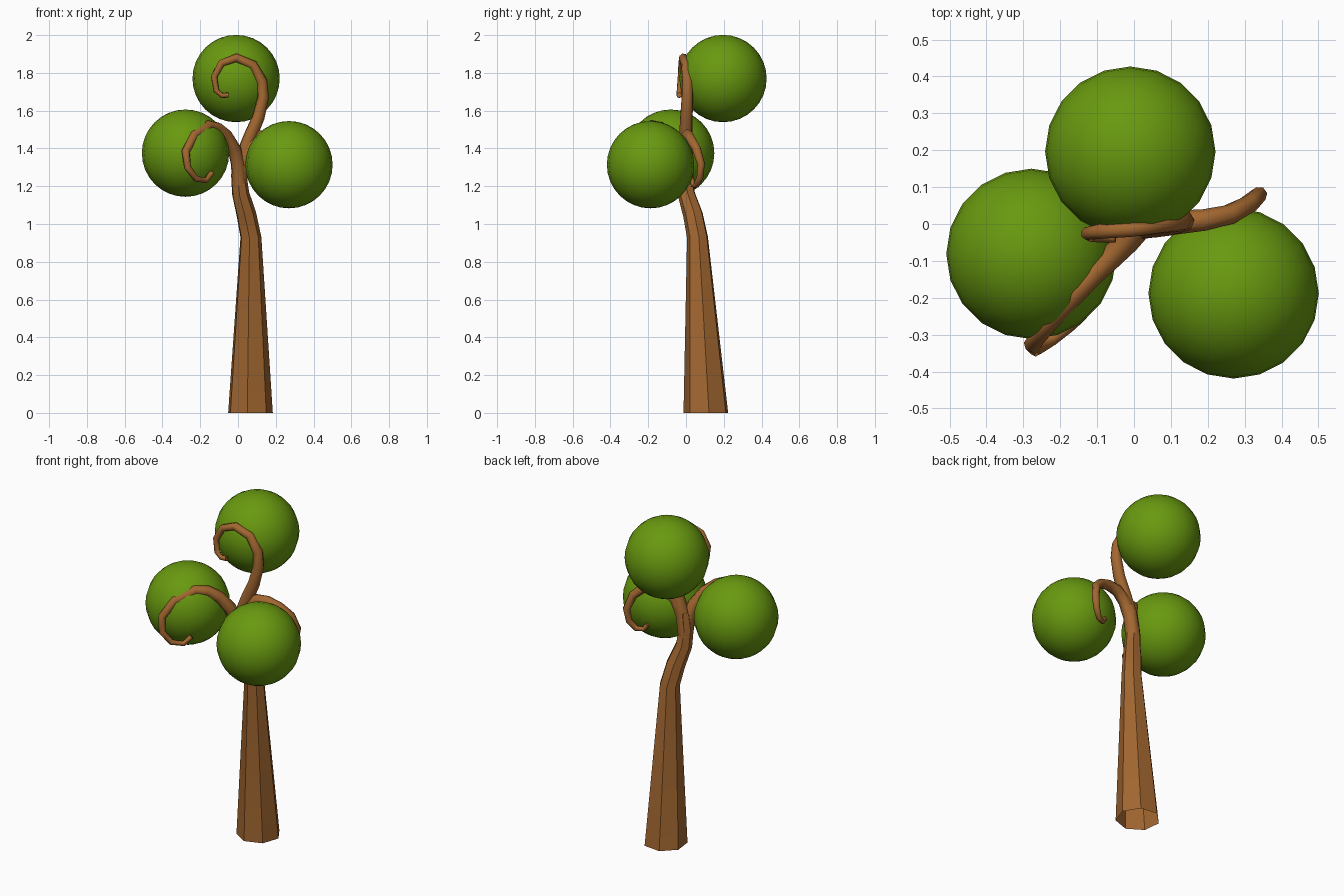
import bpy, bmesh, math
from mathutils import Vector

if "Cube" in bpy.data.objects:
    bpy.data.objects.remove(bpy.data.objects["Cube"])


def material(name, color):
    m = bpy.data.materials.new(name)
    m.diffuse_color = (*color, 1)
    m.use_nodes = True
    m.node_tree.nodes["Principled BSDF"].inputs["Base Color"].default_value = m.diffuse_color
    return m


BARK = material("bark", (0.36, 0.135, 0.03))
LEAF = material("leaf", (0.14, 0.32, 0.005))


def finish(name, bm, mat, angle):
    bmesh.ops.recalc_face_normals(bm, faces=bm.faces)
    mesh = bpy.data.meshes.new(name)
    bm.to_mesh(mesh)
    bm.free()
    mesh.materials.append(mat)
    ob = bpy.data.objects.new(name, mesh)
    bpy.context.collection.objects.link(ob)
    bpy.ops.object.select_all(action='DESELECT')
    ob.select_set(True)
    bpy.context.view_layer.objects.active = ob
    bpy.ops.object.shade_smooth_by_angle(angle=math.radians(angle))
    return ob


def limb(name, path, sides=7, angle=50, cap_end=True):
    """Sweep a polygon along (x, y, z, radius) points without twisting."""
    bm = bmesh.new()
    pts = [Vector(p[:3]) for p in path]
    u = Vector((1, -1, 0))
    rings = []
    for i, p in enumerate(pts):
        t = (pts[min(i + 1, len(pts) - 1)] - pts[max(i - 1, 0)]).normalized()
        if i == 0 and p.z == 0:
            t = Vector((0, 0, 1))          # flat foot on the ground
        u = (u - t * u.dot(t)).normalized()
        v = t.cross(u)
        rings.append([bm.verts.new(p + path[i][3] * (u * math.cos(a) + v * math.sin(a)))
                      for a in (math.tau * k / sides for k in range(sides))])
    for a, b in zip(rings, rings[1:]):
        for k in range(sides):
            n = (k + 1) % sides
            bm.faces.new((a[k], a[n], b[n], b[k]))
    if cap_end:
        bm.faces.new(rings[-1])
    return finish(name, bm, BARK, angle)


def taper(points, r0, r1):
    n = len(points) - 1
    return [(*p, r0 + (r1 - r0) * min(1, (i / n) * 1.15)) for i, p in enumerate(points)]


# Trunk: open seven-sided foot, bending toward the crown
limb("trunk", [(0.063, 0.108, 0, 0.122), (0.067, 0.062, 0.93, 0.057),
               (0.043, 0.038, 1.05, 0.054), (0.013, 0.003, 1.16, 0.047),
               (0.003, -0.005, 1.26, 0.042), (0.012, -0.004, 1.36, 0.035)])

# Three curling branches
limb("upper_branch", taper([
    (0.005, 0, 1.22), (0.025, 0, 1.36), (0.064, 0, 1.464), (0.107, 0.003, 1.565),
    (0.133, 0.008, 1.67), (0.127, 0.008, 1.755), (0.078, 0, 1.842), (-0.01, -0.014, 1.88),
    (-0.088, -0.02, 1.852), (-0.127, -0.026, 1.78), (-0.115, -0.034, 1.705),
    (-0.085, -0.036, 1.68), (-0.05, -0.036, 1.683)], 0.042, 0.014), angle=60)

limb("left_branch", taper([
    (0.008, -0.002, 1.2), (0, -0.018, 1.315), (-0.02, -0.045, 1.395), (-0.064, -0.09, 1.47),
    (-0.11, -0.135, 1.51), (-0.155, -0.185, 1.522), (-0.233, -0.27, 1.47),
    (-0.277, -0.327, 1.385), (-0.267, -0.34, 1.3), (-0.223, -0.315, 1.24),
    (-0.17, -0.275, 1.23), (-0.138, -0.245, 1.27)], 0.042, 0.015), angle=60)

limb("right_branch", taper([
    (0.005, -0.002, 1.22), (0.025, -0.002, 1.34), (0.065, 0, 1.42), (0.12, 0.004, 1.465),
    (0.19, 0.01, 1.472), (0.26, 0.025, 1.45), (0.315, 0.055, 1.4), (0.34, 0.08, 1.32),
    (0.328, 0.075, 1.25), (0.295, 0.055, 1.205), (0.255, 0.04, 1.205),
    (0.235, 0.03, 1.235)], 0.042, 0.014), angle=60)

# Ball-shaped foliage
for name, centre in (("top_foliage", (-0.01, 0.196, 1.77)),
                     ("left_foliage", (-0.278, -0.081, 1.375)),
                     ("right_foliage", (0.27, -0.188, 1.314))):
    bm = bmesh.new()
    bmesh.ops.create_uvsphere(bm, u_segments=20, v_segments=16, radius=0.231)
    bmesh.ops.translate(bm, verts=bm.verts, vec=centre)
    finish(name, bm, LEAF, 60)
